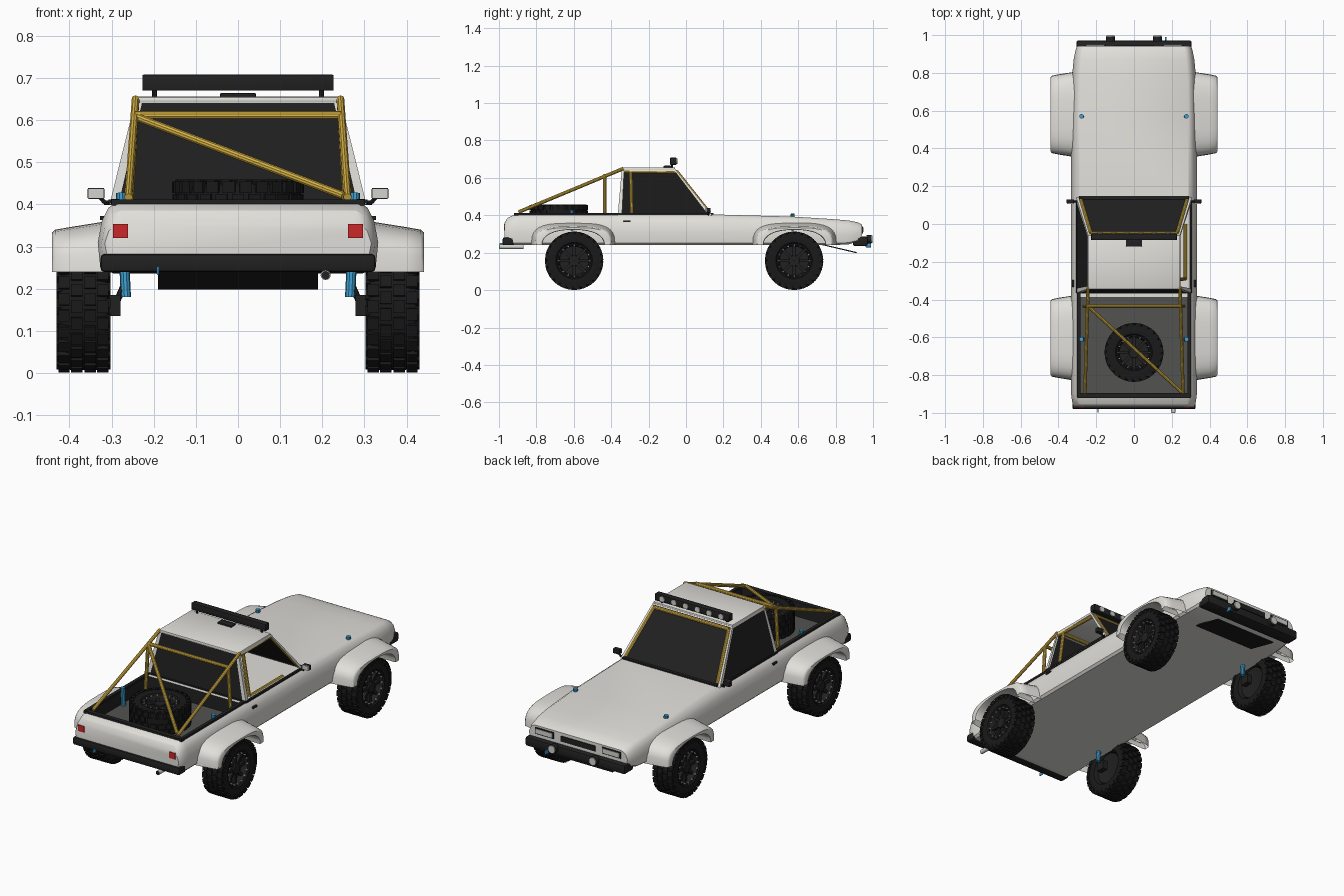
import bpy, bmesh, math
from mathutils import Vector, Matrix

if "Cube" in bpy.data.objects:
    bpy.data.objects.remove(bpy.data.objects["Cube"])

def material(name, r, g, b):
    m = bpy.data.materials.new(name)
    m.diffuse_color = (r, g, b, 1)
    m.use_nodes = True
    m.node_tree.nodes["Principled BSDF"].inputs["Base Color"].default_value = m.diffuse_color
    return m

WHITE = material("body_white", .75, .74, .70)
BLACK = material("trim_black", .015, .015, .015)
TYRE = material("tyre_black", .010, .010, .010)
GLASS = material("dark_glass", .015, .015, .015)
GREY = material("floor_grey", .085, .088, .08)
YELLOW = material("cage_yellow", .72, .47, .06)
BLUE = material("shock_blue", .05, .36, .66)
RED = material("lamp_red", .60, .02, .02)
LAMP = material("lamp_silver", .65, .65, .62)

def finish(name, bm, mats, angle=35, recalc=True):
    if recalc:
        bmesh.ops.recalc_face_normals(bm, faces=bm.faces)
    me = bpy.data.meshes.new(name)
    bm.to_mesh(me)
    bm.free()
    for m in mats:
        me.materials.append(m)
    me.shade_smooth()
    me.set_sharp_from_angle(angle=math.radians(angle))
    ob = bpy.data.objects.new(name, me)
    bpy.context.collection.objects.link(ob)
    return ob

def box(name, c, s, mat, bevel=0, rx=0):
    bm = bmesh.new()
    bmesh.ops.create_cube(bm, size=1)
    bmesh.ops.scale(bm, vec=s, verts=bm.verts)
    if bevel:
        bmesh.ops.bevel(bm, geom=bm.edges[:], offset=bevel, segments=2, affect='EDGES', profile=.5)
    ob = finish(name, bm, [mat])
    ob.location = c
    ob.rotation_euler.x = rx
    return ob

def add_rod(bm, a, b, r, n=10, mi=0):
    a, b = Vector(a), Vector(b)
    d = b - a
    mx = Matrix.Translation((a + b) / 2) @ d.to_track_quat('Z', 'Y').to_matrix().to_4x4()
    vs = bmesh.ops.create_cone(bm, cap_ends=True, segments=n, radius1=r, radius2=r, depth=d.length, matrix=mx)['verts']
    for f in {f for v in vs for f in v.link_faces}:
        f.material_index = mi

def rods(name, segs, r, mat, n=10):
    bm = bmesh.new()
    for a, b in segs:
        add_rod(bm, a, b, r, n)
    return finish(name, bm, [mat])

def bridge(bm, rings, closed):
    n = len(rings[0])
    for p, q in zip(rings, rings[1:]):
        for i in range(n if closed else n - 1):
            j = (i + 1) % n
            bm.faces.new((p[i], p[j], q[j], q[i]))

# Body shell lofted along its length, with the cargo bed pushed down
half = [(.315, 0), (.327, .07), (.333, .42), (.323, .74), (.308, .92), (.288, 1)]
stations = [(-.97, .95, .27, .36), (-.955, .975, .25, .385), (-.925, .99, .24, .40), (-.90, 1, .24, .405),
            (-.388, 1, .24, .405), (.13, 1, .24, .405), (.57, 1, .24, .393), (.78, .985, .24, .38),
            (.87, .96, .245, .372), (.92, .93, .26, .362), (.942, .905, .275, .35)]
bm = bmesh.new()
rings = []
for y, w, lo, hi in stations:
    prof = [(x, t) for x, t in half] + [(-x, t) for x, t in reversed(half)]
    rings.append([bm.verts.new((x * w, y, lo + (hi - lo) * t)) for x, t in prof])
bridge(bm, rings, True)
bm.faces.new(rings[0])
bm.faces.new(rings[-1])
bmesh.ops.recalc_face_normals(bm, faces=bm.faces)
bed = [f for f in bm.faces if f.normal.z > .9 and abs(f.calc_center_median().y + .64) < .05
       and abs(f.calc_center_median().x) < .01]
old = set(bm.faces)
res = bmesh.ops.extrude_face_region(bm, geom=bed)['geom']
bmesh.ops.translate(bm, vec=(0, 0, -.075), verts=[g for g in res if isinstance(g, bmesh.types.BMVert)])
bmesh.ops.delete(bm, geom=[f for f in bed if f.is_valid and f.calc_center_median().z > .39], context='FACES_ONLY')
for f in bm.faces:
    if f not in old:
        f.material_index = 1 if abs(f.normal.z) > .5 else 2
finish("body_shell", bm, [WHITE, GREY, BLACK], 32)

# Bed rails and belt seals
box("bed_rail_rear", (0, -.908, .405), (.60, .025, .014), BLACK)
box("bed_rail_front", (0, -.360, .405), (.58, .015, .014), BLACK)
for s in (-1, 1):
    box("bed_rail_side", (s * .292, -.64, .407), (.018, .55, .012), BLACK)
    box("belt_seal", (s * .302, -.12, .407), (.012, .49, .010), BLACK)
box("windshield_seal", (0, .138, .407), (.58, .018, .010), BLACK)

# Cabin frame panels: each is a four-sided frame with optional glass
bm = bmesh.new()
def panel(c, u0, u1, v0, v1, glass=True):
    c = [Vector(p) for p in c]
    at = lambda u, v: c[0].lerp(c[1], u).lerp(c[3].lerp(c[2], u), v)
    o = [bm.verts.new(p) for p in c]
    i = [bm.verts.new(at(*uv)) for uv in ((u0, v0), (u1, v0), (u1, v1), (u0, v1))]
    for k in range(4):
        j = (k + 1) % 4
        bm.faces.new((o[k], o[j], i[j], i[k]))
    if glass:
        bm.faces.new(i).material_index = 1
def corner(s, k):
    return [(s * .305, .14, .40), (s * .243, -.06, .65), (s * .243, -.343, .65), (s * .305, -.365, .40)][k]
panel([corner(-1, 0), corner(1, 0), corner(1, 1), corner(-1, 1)][::-1], .028, .972, .03, .97)
panel([corner(-1, 3), corner(1, 3), corner(1, 2), corner(-1, 2)], .035, .965, .02, .965)
panel([corner(-1, 0), corner(-1, 3), corner(-1, 2), corner(-1, 1)], .04, .955, .03, .95)
panel([corner(1, 3), corner(1, 0), corner(1, 1), corner(1, 2)], .045, .96, .03, .95, False)
finish("cabin_frame", bm, [WHITE, GLASS], 20, False)
box("roof", (0, -.202, .648), (.488, .288, .016), WHITE, .006)
box("roof_vent", (0, -.10, .659), (.085, .04, .012), BLACK, .004)

# Wheel arch flares
for wy in (-.603, .58):
    for s in (-1, 1):
        bm = bmesh.new()
        rings = []
        for x, a, h, e in ((.30, .228, .122, .6), (.40, .212, .106, .6), (.434, .205, .10, .6), (.441, .197, .094, .62),
                           (.441, .168, .084, .85), (.43, .165, .082, .85), (.31, .168, .084, .85)):
            ring = []
            for k in range(17):
                t = math.pi * k / 16
                cy, sz = math.cos(t), max(0, math.sin(t))
                y = a * math.copysign(abs(cy) ** e, cy)
                ring.append(bm.verts.new((s * x, wy + y, .24 + h * sz ** e)))
            rings.append(ring)
        bridge(bm, rings, False)
        finish("wheel_flare", bm, [WHITE], 40)

# Wheel: turned tyre with tread blocks, dished rim, spokes and bolts
bm = bmesh.new()
def lathe(prof, n, mi):
    first = len(bm.faces)
    rs = [[bm.verts.new((x, r * math.cos(2 * math.pi * k / n), r * math.sin(2 * math.pi * k / n)))
           for k in range(n)] for r, x in prof]
    bridge(bm, rs, True)
    bm.faces.ensure_lookup_table()
    for f in bm.faces[first:]:
        f.material_index = mi
lathe([(.088, -.045), (.098, -.057), (.13, -.062), (.144, -.056), (.15, -.03), (.15, .03), (.144, .056),
       (.13, .062), (.098, .057), (.088, .045)], 32, 0)
lathe([(.09, -.045), (.08, .0), (.08, .02), (.001, .02)], 24, 1)
lathe([(.092, .05), (.086, .052), (.078, .03), (.078, .015)], 24, 1)
lathe([(.03, .02), (.028, .046), (.001, .046)], 12, 1)
lathe([(.085, -.04), (.04, -.03), (.001, -.03)], 24, 1)
def block(ang, x, r, size, mi):
    mx = Matrix.Rotation(ang, 4, 'X') @ Matrix.Translation((x, 0, r)) @ Matrix.Diagonal((*size, 1))
    for v in bmesh.ops.create_cube(bm, size=1, matrix=mx)['verts']:
        for f in v.link_faces:
            f.material_index = mi
for k in range(24):
    a = 2 * math.pi * k / 24
    for i, x in enumerate((-.046, -.016, .016, .046)):
        block(a + (i % 2) * .12, x, .149, (.027, .029, .013), 0)
    for x in (-.058, .058):
        block(a + .06, x, .139, (.012, .022, .018), 0)
for k in range(8):
    block(2 * math.pi * k / 8, .03, .052, (.016, .016, .056), 1)
for k in range(16):
    a = 2 * math.pi * k / 16
    p = Vector((.048, .082 * math.cos(a), .082 * math.sin(a)))
    add_rod(bm, p, p + Vector((.009, 0, 0)), .004, 6, 2)
wheel = finish("wheel", bm, [TYRE, BLACK, LAMP], 35)
places = [((s * .367, y, .157), (0, 0, 0 if s > 0 else math.pi)) for s in (1, -1) for y in (-.598, .578)]
places.append(((0, -.68, .395), (0, -math.pi / 2, 0)))
for i, (loc, rot) in enumerate(places):
    ob = wheel if i == 0 else wheel.copy()
    if i:
        bpy.context.collection.objects.link(ob)
    ob.location, ob.rotation_euler = loc, rot
    if i == 4:
        ob.name = "spare_wheel"

# Roll cage, with the front tubes showing at the windshield edges
segs = [((-.245, -.435, .612), (.245, -.435, .612)), ((-.243, -.435, .608), (.252, -.89, .42)),
        ((-.228, -.048, .632), (.228, -.048, .632)), ((-.24, -.30, .632), (.24, -.30, .632))]
for s in (-1, 1):
    segs += [((s * .243, -.335, .65), (s * .26, -.895, .417)),
             ((s * .245, -.435, .612), (s * .262, -.435, .33)),
             ((s * .236, -.295, .635), (s * .272, -.29, .40)),
             ((s * .229, -.048, .632), (s * .281, .126, .413)),
             ((s * .232, -.05, .632), (s * .238, -.335, .635))]
segs.append(((.272, -.29, .402), (.272, .0, .402)))
rods("roll_cage", segs, .0095, YELLOW)

# Shocks with their top caps, mounts in the arches, and hub carriers
for s in (-1, 1):
    for y, top in ((-.61, .428), (.57, .408)):
        rods("shock", [((s * .266, y, .18), (s * .278, y, top))], .012, BLUE)
        rods("shock_mount", [((s * .31, y, .326), (s * .342, y, .326))], .010, BLUE)
        box("hub_carrier", (s * .294, y, .16), (.03, .05, .05), BLACK)
        rods("suspension_arm", [((s * .292, y, .16), (s * .272, y, .205))], .008, BLACK, 8)

# Roof light bar
box("light_bar", (0, -.068, .689), (.454, .034, .038), BLACK, .003)
rods("light_bar_legs", [((s * .198, -.075, .65), (s * .198, -.075, .68)) for s in (-1, 1)], .006, BLACK, 8)
rods("light_bar_lamps", [((x * .072, -.055, .689), (x * .072, -.046, .689))
                         for x in (-2.5, -1.5, -.5, .5, 1.5, 2.5)], .015, LAMP, 16)

# Bumpers, spot lamps, tow hooks, skid plate, exhaust
box("rear_bumper", (0, -.950, .261), (.652, .060, .042), BLACK, .008)
box("front_bumper", (0, .932, .261), (.61, .08, .05), BLACK, .01)
rods("spot_lamp_shells", [((s * .125, .965, .272), (s * .125, .992, .272)) for s in (-1, 1)], .024, BLACK, 18)
rods("spot_lamp_lenses", [((s * .125, .98, .272), (s * .125, .998, .272)) for s in (-1, 1)], .021, LAMP, 18)
box("front_tow_hook", (.168, .975, .24), (.008, .03, .022), BLUE, .002)
box("rear_tow_hook", (-.19, -.985, .243), (.006, .025, .02), BLUE, .002)
box("skid_plate", (0, .82, .222), (.38, .19, .006), BLACK, 0, -.23)
rods("exhaust_pipe", [((.208, -.87, .232), (.208, -.998, .232))], .012, LAMP, 12)
rods("exhaust_opening", [((.208, -.99, .232), (.208, -1.0, .232))], .010, BLACK, 12)

# Grille, headlamps, tail lamps
box("grille", (0, .942, .318), (.21, .008, .03), BLACK)
for s in (-1, 1):
    box("headlamp_frame", (s * .205, .942, .322), (.115, .008, .036), BLACK)
    box("headlamp_lens", (s * .205, .945, .322), (.10, .008, .024), LAMP)
    box("tail_lamp", (s * .279, -.968, .337), (.036, .012, .034), RED)

# Door mirrors and handles
for s in (-1, 1):
    box("mirror_shell", (s * .337, .12, .426), (.04, .022, .027), BLACK, .004)
    box("mirror_glass", (s * .337, .108, .426), (.038, .006, .024), LAMP)
    rods("mirror_arm", [((s * .30, .12, .404), (s * .318, .12, .404)),
                        ((s * .316, .12, .404), (s * .328, .12, .418))], .005, BLACK, 8)
    box("door_handle", (s * .322, -.315, .368), (.012, .036, .010), BLACK, .002)
